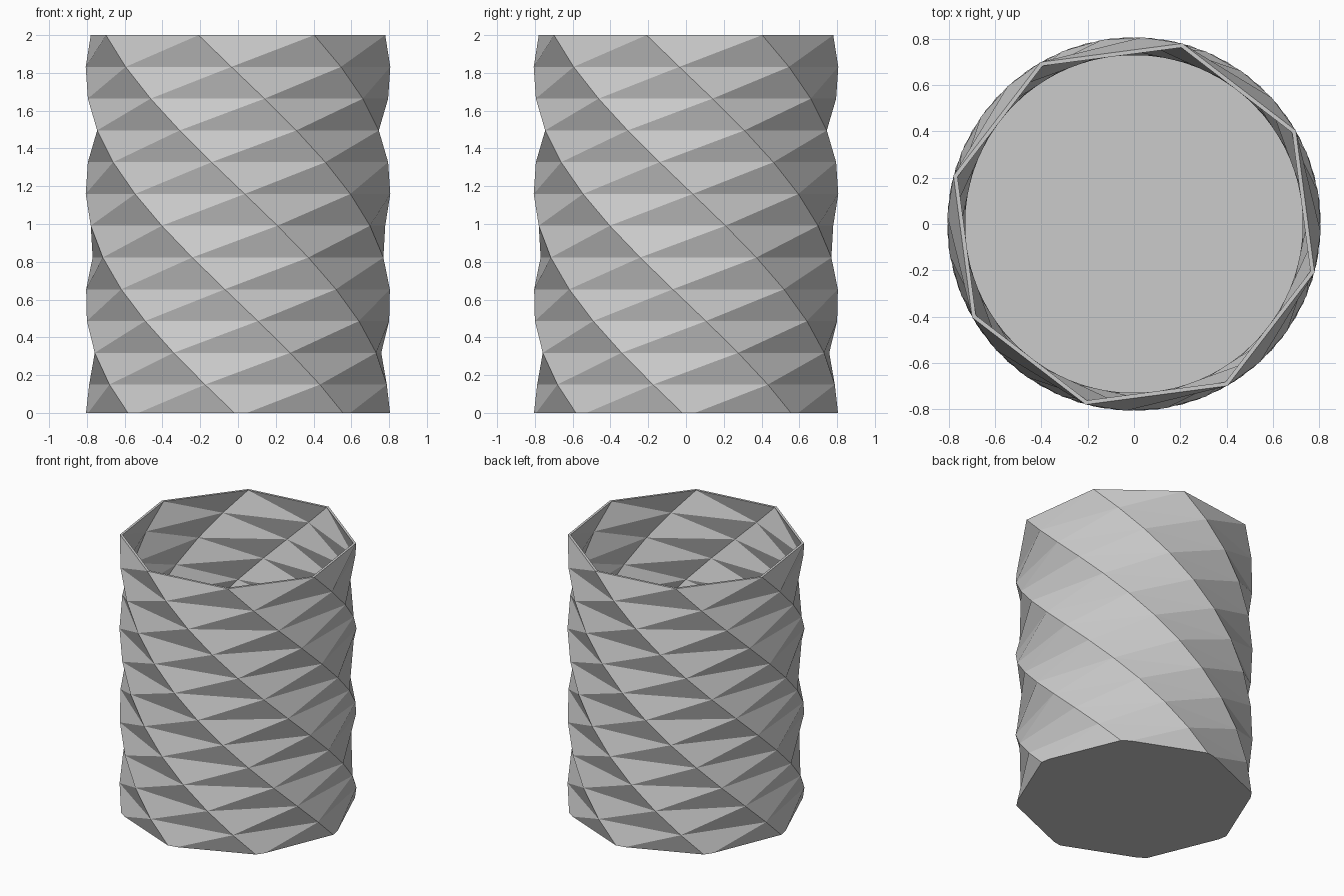
import bpy, bmesh, math

if "Cube" in bpy.data.objects:
    bpy.data.objects.remove(bpy.data.objects["Cube"])

SIDES, STEPS = 8, 12
HEIGHT, STEP_H, STEP_TWIST = 2.0, 0.1682, math.radians(12.5)
OUTER_R, WALL, FLOOR = 0.807, 0.0185, 0.0185

grey = bpy.data.materials.new("light grey")
grey.diffuse_color = (0.6, 0.6, 0.6, 1.0)
grey.use_nodes = True
grey.node_tree.nodes["Principled BSDF"].inputs["Base Color"].default_value = grey.diffuse_color


def twisted_shell(bm, radius, bottom, inward):
    """Add a twisted octagonal wall cut flat at the bottom; return its top ring."""
    part = bmesh.new()
    rings = []
    for i in range(STEPS + 1):
        z = HEIGHT - i * STEP_H
        ring = []
        for k in range(SIDES):
            a = math.radians(-15) + k * math.tau / SIDES + i * STEP_TWIST
            ring.append(part.verts.new((radius * math.cos(a), radius * math.sin(a), z)))
        rings.append(ring)
    # each panel is folded along its short diagonal
    for up, low in zip(rings, rings[1:]):
        for k in range(SIDES):
            n = (k + 1) % SIDES
            part.faces.new((up[k], low[k], up[n]))
            part.faces.new((low[k], low[n], up[n]))
    # flat base
    cut = bmesh.ops.bisect_plane(
        part, geom=part.verts[:] + part.edges[:] + part.faces[:],
        plane_co=(0, 0, bottom), plane_no=(0, 0, -1), clear_outer=True)
    rim = [e for e in cut["geom_cut"] if isinstance(e, bmesh.types.BMEdge)]
    bmesh.ops.edgeloop_fill(part, edges=rim)
    bmesh.ops.recalc_face_normals(part, faces=part.faces[:])
    base = min(part.faces, key=lambda f: f.calc_center_median().z)
    if base.normal.z > 0:
        bmesh.ops.reverse_faces(part, faces=part.faces[:])
    if inward:
        bmesh.ops.reverse_faces(part, faces=part.faces[:])
    # copy into the vase
    copy = {v: bm.verts.new(v.co) for v in part.verts}
    for f in part.faces:
        bm.faces.new([copy[v] for v in f.verts])
    top = [copy[v] for v in rings[0]]
    part.free()
    return top


# Vase: outer wall, inner wall with floor, and thin flat rim
bm = bmesh.new()
outer = twisted_shell(bm, OUTER_R, 0.0, False)
inner = twisted_shell(bm, OUTER_R - WALL, FLOOR, True)
for k in range(SIDES):
    n = (k + 1) % SIDES
    bm.faces.new((outer[k], outer[n], inner[n], inner[k]))

mesh = bpy.data.meshes.new("twisted_vase")
bm.to_mesh(mesh)
bm.free()
mesh.materials.append(grey)
vase = bpy.data.objects.new("twisted_vase", mesh)
bpy.context.collection.objects.link(vase)
